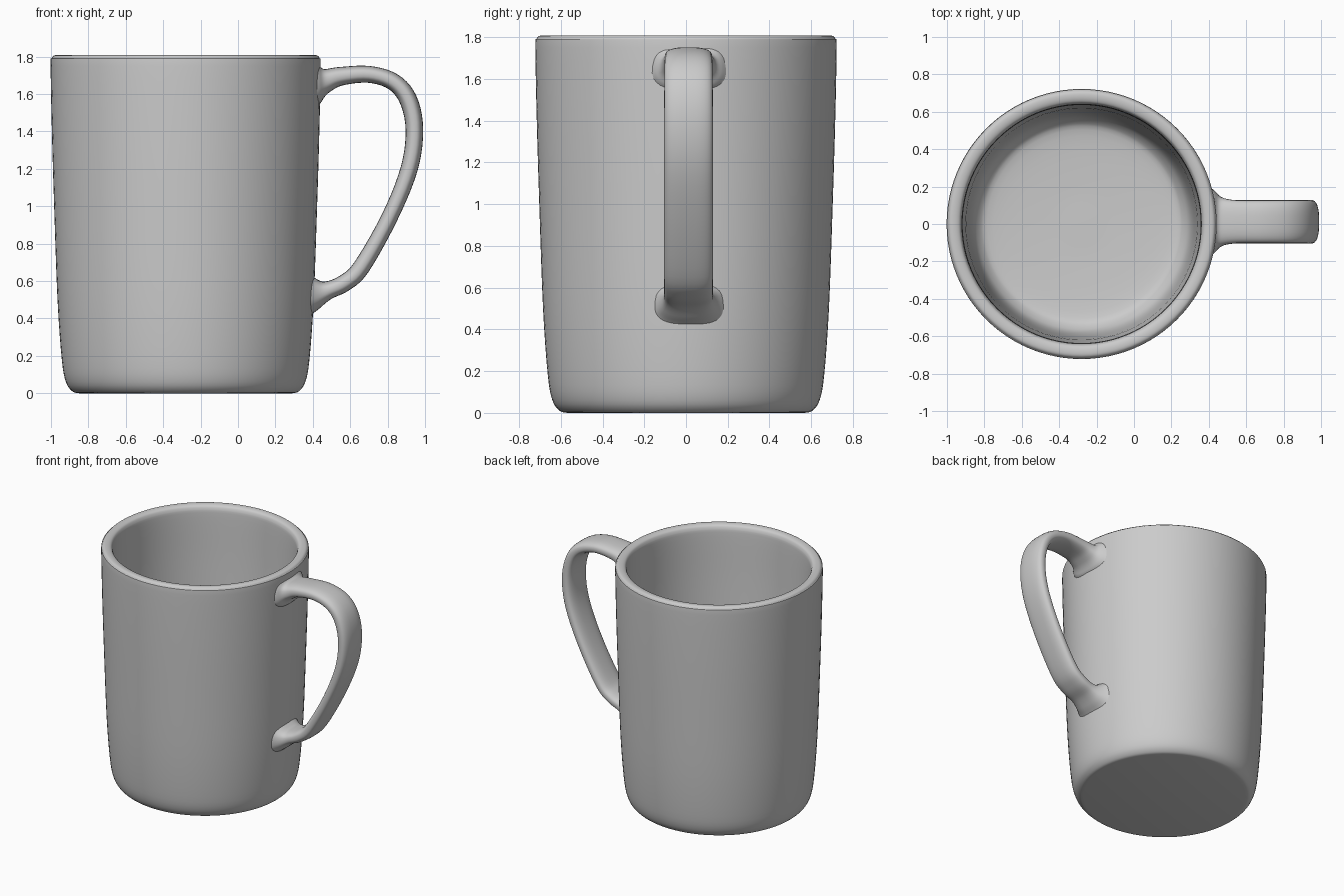
import bpy, bmesh, math
from mathutils import Vector

cube = bpy.data.objects.get("Cube")
if cube:
    bpy.data.objects.remove(cube, do_unlink=True)

AXIS_X = -0.28


def smooth_path(points, steps):
    """Catmull-Rom samples through points of any dimension."""
    pts = [Vector(p) for p in points]
    pts = [2 * pts[0] - pts[1]] + pts + [2 * pts[-1] - pts[-2]]
    out = []
    for a, b, c, d in zip(pts, pts[1:], pts[2:], pts[3:]):
        for i in range(steps):
            t = i / steps
            out.append(0.5 * (2 * b + (c - a) * t + (2 * a - 5 * b + 4 * c - d) * t ** 2
                              + (3 * b - a - 3 * c + d) * t ** 3))
    return out + [pts[-2]]


def skin(name, rings):
    """Bridge a list of closed rings, cap both ends and shade smooth."""
    bm = bmesh.new()
    loops = [[bm.verts.new(p) for p in ring] for ring in rings]
    n = len(loops[0])
    for lo, hi in zip(loops, loops[1:]):
        for i in range(n):
            j = (i + 1) % n
            bm.faces.new((lo[i], lo[j], hi[j], hi[i]))
    bm.faces.new(loops[0][::-1])
    bm.faces.new(loops[-1])
    bmesh.ops.recalc_face_normals(bm, faces=bm.faces)
    mesh = bpy.data.meshes.new(name)
    bm.to_mesh(mesh)
    bm.free()
    obj = bpy.data.objects.new(name, mesh)
    bpy.context.collection.objects.link(obj)
    bpy.ops.object.select_all(action='DESELECT')
    obj.select_set(True)
    bpy.context.view_layer.objects.active = obj
    bpy.ops.object.shade_smooth_by_angle(angle=math.radians(40))
    return obj


# Mug body: base, tapered outer wall, rounded rim, inner wall, floor (radius, z)
profile = [(0.57, 0), (0.605, 0.01), (0.64, 0.06), (0.662, 0.18), (0.685, 0.5),
           (0.703, 1.0), (0.715, 1.4), (0.722, 1.75), (0.717, 1.79), (0.70, 1.807),
           (0.665, 1.805), (0.645, 1.785), (0.638, 1.72), (0.632, 1.4), (0.62, 1.0),
           (0.607, 0.5), (0.59, 0.25), (0.55, 0.15), (0.47, 0.115), (0.2, 0.10), (0.02, 0.10)]
SIDES = 96
body_rings = []
for r, z in smooth_path(profile, 4):
    body_rings.append([(AXIS_X + r * math.cos(a), r * math.sin(a), max(z, 0))
                       for a in (math.tau * i / SIDES for i in range(SIDES))])
skin("mug_body", body_rings)

# Handle: rounded strap, flared where it meets the wall (x, z, half thickness, half width)
handle = [(0.39, 1.66, 0.14, 0.20), (0.43, 1.665, 0.11, 0.165), (0.47, 1.672, 0.066, 0.13),
          (0.55, 1.695, 0.05, 0.115), (0.70, 1.705, 0.045, 0.113), (0.83, 1.665, 0.046, 0.115),
          (0.91, 1.57, 0.048, 0.116), (0.943, 1.41, 0.047, 0.117), (0.915, 1.2, 0.046, 0.117),
          (0.81, 0.94, 0.044, 0.117), (0.66, 0.675, 0.046, 0.117), (0.57, 0.59, 0.046, 0.117),
          (0.48, 0.55, 0.05, 0.118), (0.42, 0.535, 0.085, 0.14), (0.365, 0.53, 0.13, 0.18)]
path = smooth_path(handle, 5)
SEGS = 32
handle_rings = []
for k, (x, z, thick, wide) in enumerate(path):
    ahead, behind = path[min(k + 1, len(path) - 1)], path[max(k - 1, 0)]
    tangent = (ahead - behind).xy.normalized()
    ring = []
    for i in range(SEGS):
        a = math.tau * i / SEGS
        c, s = math.cos(a), math.sin(a)
        # superellipse section gives soft, slightly flattened sides
        u = thick * math.copysign(abs(c) ** 0.75, c)
        v = wide * math.copysign(abs(s) ** 0.75, s)
        ring.append((x - tangent.y * u, 0.012 + v, z + tangent.x * u))
    handle_rings.append(ring)
skin("mug_handle", handle_rings)
